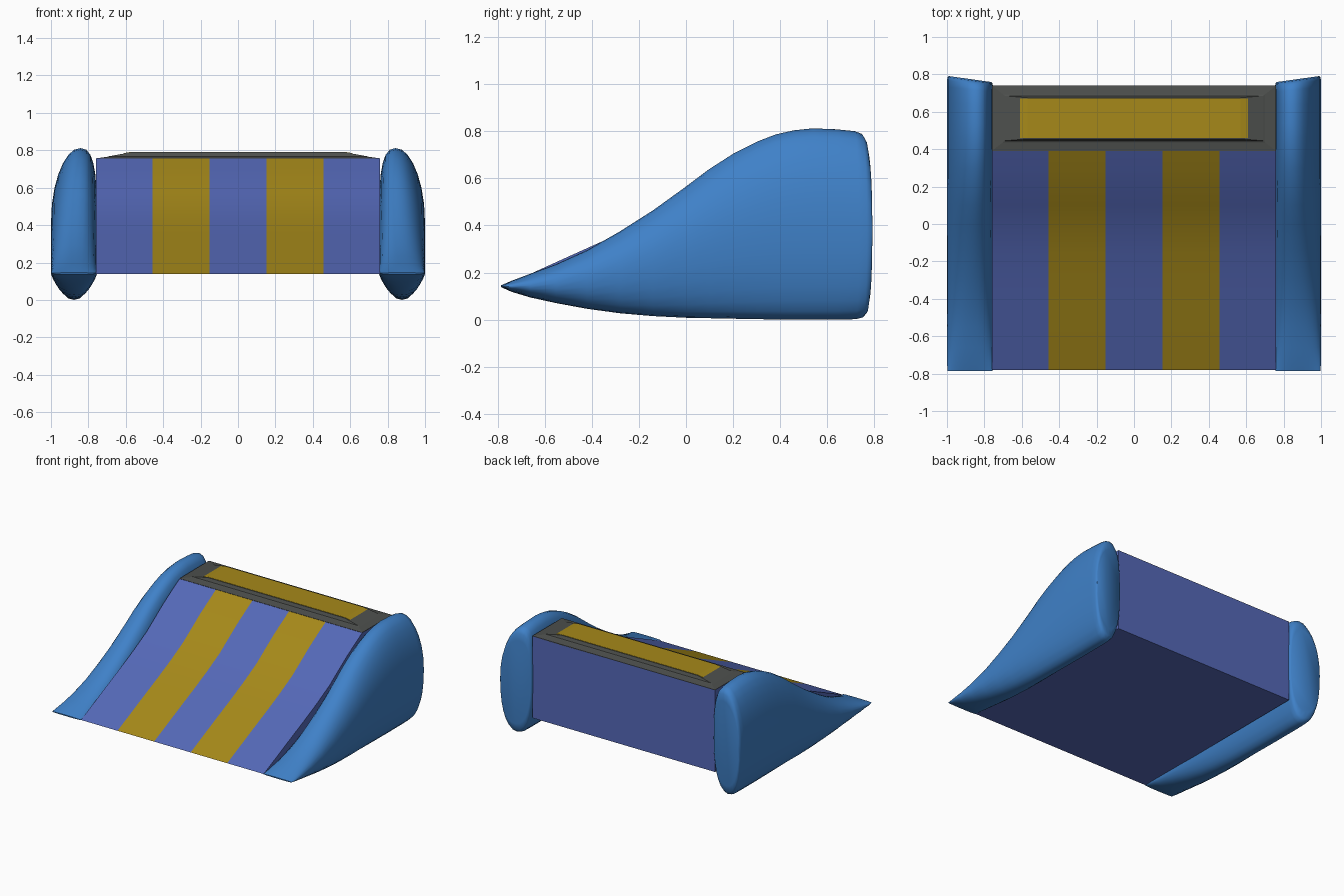
import bpy, bmesh, math

if "Cube" in bpy.data.objects:
    bpy.data.objects.remove(bpy.data.objects["Cube"])


def mat(name, rgb):
    m = bpy.data.materials.new(name)
    m.diffuse_color = (*rgb, 1)
    m.use_nodes = True
    m.node_tree.nodes["Principled BSDF"].inputs["Base Color"].default_value = m.diffuse_color
    return m


BLUE = mat("blue", (0.05, 0.22, 0.58))
VIOLET = mat("violet_blue", (0.09, 0.14, 0.48))
GOLD = mat("gold", (0.38, 0.25, 0.01))
DARK = mat("dark_grey", (0.075, 0.08, 0.075))


def finish(name, bm, mats, angle=None):
    bmesh.ops.recalc_face_normals(bm, faces=bm.faces)
    me = bpy.data.meshes.new(name)
    bm.to_mesh(me)
    bm.free()
    ob = bpy.data.objects.new(name, me)
    bpy.context.collection.objects.link(ob)
    for m in mats:
        me.materials.append(m)
    if angle:
        bpy.ops.object.select_all(action='DESELECT')
        ob.select_set(True)
        bpy.context.view_layer.objects.active = ob
        bpy.ops.object.shade_smooth_by_angle(angle=math.radians(angle))
    return ob


def bridge(bm, a, b, closed=True):
    n = len(a)
    return [bm.faces.new((a[i], a[(i + 1) % n], b[(i + 1) % n], b[i]))
            for i in range(n if closed else n - 1)]


# striped ramp with flat back and underside
profile = [(-.78, .14), (-.6, .222), (-.45, .29), (-.3, .357), (-.15, .428), (0, .507),
           (.1, .575), (.2, .643), (.3, .703), (.39, .755), (.74, .755), (.74, .14)]
bm = bmesh.new()
cols = [[bm.verts.new((-.76 + .304 * i, y, z)) for y, z in profile] for i in range(6)]
for i in range(5):
    for k, f in enumerate(bridge(bm, cols[i], cols[i + 1])):
        f.material_index = 1 if i % 2 and k < 9 else 0
bm.faces.new(cols[0])
bm.faces.new(cols[5])
finish("ramp_body", bm, [VIOLET, GOLD], 25)


# raised grey top frame, stepped up in rectangular loops
bm = bmesh.new()
loops = []
for hx, y0, y1, z in [(.76, .39, .74, .75), (.76, .39, .74, .757), (.70, .437, .693, .765),
                      (.69, .445, .685, .768), (.57, .455, .675, .79)]:
    loops.append([bm.verts.new(p) for p in
                  [(-hx, y0, z), (hx, y0, z), (hx, y1, z), (-hx, y1, z)]])
for a, b in zip(loops, loops[1:]):
    bridge(bm, a, b)
bm.faces.new(loops[-1])
bm.faces.new(loops[0])
finish("top_frame", bm, [DARK])

# gold inlay following the frame's crown
bm = bmesh.new()
rows = [[bm.verts.new((x, y, z)) for x, z in [(-.61, .785), (-.57, .792), (.57, .792), (.61, .785)]]
        for y in (.46, .67)]
bridge(bm, rows[0], rows[1], closed=False)
for r in rows:
    low = [bm.verts.new((r[i].co.x, r[i].co.y, .765)) for i in range(4)]
    bridge(bm, r, low, closed=False)
finish("top_inlay", bm, [GOLD])

# side pontoons: rounded sections (y, top, bottom, width) lofted front to back
stations = [(-.785, .146, .138, .97), (-.74, .165, .118, 1), (-.66, .195, .094, 1),
            (-.55, .236, .07, 1), (-.42, .295, .046, 1), (-.28, .375, .027, 1),
            (-.14, .464, .015, 1), (0, .565, .008, 1), (.1, .64, .006, 1), (.2, .704, .004, 1),
            (.3, .755, .002, 1), (.38, .786, .001, 1), (.46, .804, 0, 1), (.54, .812, 0, 1),
            (.64, .808, 0, 1), (.72, .80, .002, 1), (.752, .788, .01, 1),
            (.768, .76, .03, .975), (.775, .71, .08, .93)]
N = 28
bm = bmesh.new()
rings = []
for y, top, bot, w in stations:
    ring = []
    skew = max(0, (y - .5) / .275) * .14
    for i in range(N):
        a = 2 * math.pi * i / N
        c, s = math.cos(a), math.sin(a)
        t = math.copysign(abs(s) ** .9, s)
        u = math.copysign(abs(c) ** .88, c)
        lean = .035 * max(0, t) ** 2 * min(1, (top - bot) / .8)
        x = .877 + .123 * w * u - lean
        x = max(x, .746)
        ring.append(bm.verts.new((x, y + skew * (x - .877), (top + bot) / 2 + (top - bot) / 2 * t)))
    rings.append(ring)
for a, b in zip(rings, rings[1:]):
    bridge(bm, a, b)
bm.faces.new(rings[0])
bm.faces.new(rings[-1])
side = finish("side_pontoons", bm, [BLUE], 50)
side.modifiers.new("Mirror", 'MIRROR')
